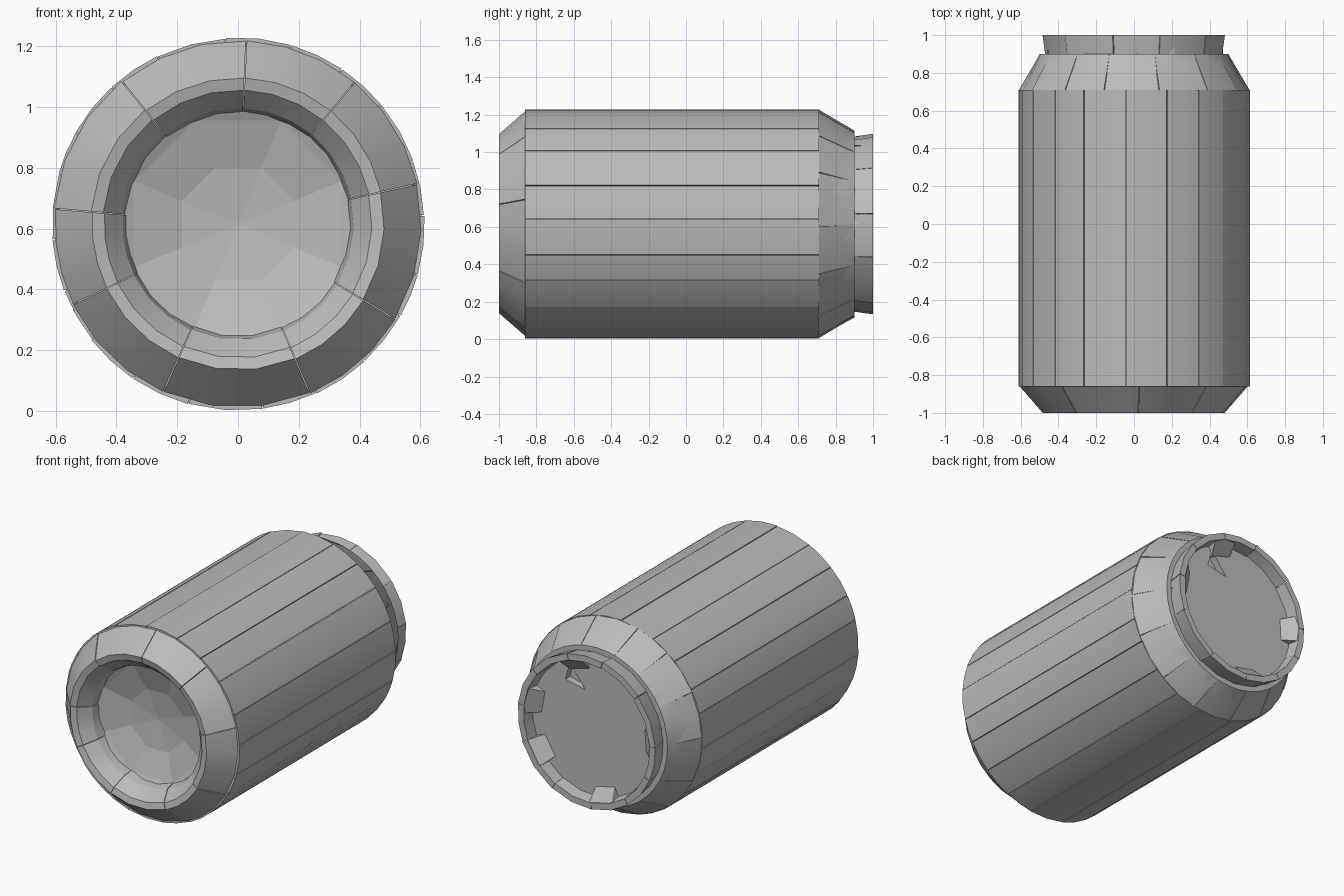
import bpy, bmesh, math, random
from math import cos, sin, pi

if "Cube" in bpy.data.objects:
    bpy.data.objects.remove(bpy.data.objects["Cube"])
random.seed(4)
R = 0.612          # body radius
CZ = 0.615         # height of the can's axis

grey = bpy.data.materials.new("plain grey")
grey.use_nodes = True
grey.diffuse_color = (0.5, 0.5, 0.5, 1)
grey.node_tree.nodes["Principled BSDF"].inputs["Base Color"].default_value = (0.5, 0.5, 0.5, 1)


def finish(name, bm, smooth=True):
    bmesh.ops.recalc_face_normals(bm, faces=bm.faces)
    mesh = bpy.data.meshes.new(name)
    bm.to_mesh(mesh)
    bm.free()
    mesh.materials.append(grey)
    ob = bpy.data.objects.new(name, mesh)
    bpy.context.collection.objects.link(ob)
    if smooth:
        bpy.ops.object.select_all(action="DESELECT")
        bpy.context.view_layer.objects.active = ob
        ob.select_set(True)
        bpy.ops.object.shade_smooth_by_angle(angle=math.radians(20))
    return ob


def sector(bm, profile, a0, a1, steps):
    """Sweep a closed (radius, y) outline around the can's axis from a0 to a1."""
    rings = []
    for i in range(steps + 1):
        a = a0 + (a1 - a0) * i / steps
        rings.append([bm.verts.new((r * cos(a), y, CZ + r * sin(a))) for r, y in profile])
    n = len(profile)
    for p, q in zip(rings, rings[1:]):
        for j in range(n):
            k = (j + 1) % n
            bm.faces.new((p[j], p[k], q[k], q[j]))
    bm.faces.new(rings[0])
    bm.faces.new(rings[-1])


def panel_ring(name, profile, count, steps, start=0.0, gap=0.006, jitter=0.004, wander=0.0):
    """Ring of slightly uneven panels with fine seams between them."""
    bm = bmesh.new()
    cuts = [start + 2 * pi * (i + random.uniform(-wander, wander)) / count for i in range(count)]
    cuts.append(cuts[0] + 2 * pi)
    for a, b in zip(cuts, cuts[1:]):
        d = random.uniform(-jitter, 0)
        sector(bm, [(r + d, y) for r, y in profile], a + gap / 2, b - gap / 2, steps)
    return finish(name, bm)


def dished_disc(name, rings, sides, start=0.0, smooth=False):
    """Solid-looking end plate: rings of (radius, y), closed at a centre point."""
    bm = bmesh.new()
    loops = [[bm.verts.new((r * cos(start + 2 * pi * i / sides), y,
                            CZ + r * sin(start + 2 * pi * i / sides)))
              for i in range(sides)] for r, y in rings[:-1]]
    centre = bm.verts.new((0, rings[-1][1], CZ))
    for p, q in zip(loops, loops[1:]):
        for i in range(sides):
            k = (i + 1) % sides
            bm.faces.new((p[i], p[k], q[k], q[i]))
    for i in range(sides):
        bm.faces.new((loops[-1][i], loops[-1][(i + 1) % sides], centre))
    return finish(name, bm, smooth)


# Cylinder wall: long staves, and an inner lining that closes the seams
panel_ring("body_staves", [(R + 0.003, -0.86), (R + 0.003, 0.71), (0.56, 0.71), (0.56, -0.86)],
           20, 2, 0.08, wander=0.2)
panel_ring("body_lining", [(R - 0.012, -0.86), (R - 0.012, 0.71), (0.5, 0.9), (0.4, 0.9),
                           (0.4, -0.86)], 1, 40, gap=0, jitter=0)

# Front bevelled base ring with its inner slope
panel_ring("base_ring", [(0.485, -1), (0.607, -0.86), (0.37, -0.85), (0.385, -0.92), (0.445, -0.99)],
           9, 3, 0.2, jitter=0.006, wander=0.15)

# Recessed dome inside the base
dished_disc("base_dome", [(0.44, -0.89), (0.37, -0.86), (0.2, -0.81), (0, -0.79)], 8, pi / 8)

# Shoulder tapering toward the back
panel_ring("shoulder", [(R, 0.71), (0.5, 0.9), (0.42, 0.9), (0.5, 0.71)], 14, 2, 0.0, wander=0.1)

# Thin rim around the back lid
panel_ring("lid_rim", [(0.475, 0.895), (0.49, 1), (0.45, 1), (0.435, 0.895)], 11, 2, 0.15,
           jitter=0.008, wander=0.15)

# Wedges leaning inward from the rim
bm = bmesh.new()
for a in (-0.75, 0.0, 1.1, 2.9, 4.3):
    sector(bm, [(0.47, 0.9), (0.47, 0.998), (0.45, 0.998), (0.37, 0.925), (0.37, 0.9)], a, a + 0.38, 1)
finish("rim_wedges", bm, False)

# Sunken lid with a small triangular opening
lid = dished_disc("lid", [(0.46, 0.86), (0.46, 0.925), (0, 0.925)], 20)
lid_back = dished_disc("lid_inside", [(0.46, 0.86), (0, 0.86)], 20)
bm = bmesh.new()
tri = [(0.06, 0.84), (0.2, 0.87), (0.17, 0.98)]
near = [bm.verts.new((x, 0.88, z)) for x, z in tri]
far = [bm.verts.new((x, 1.05, z)) for x, z in tri]
bm.faces.new(near)
bm.faces.new(far)
for i in range(3):
    k = (i + 1) % 3
    bm.faces.new((near[i], near[k], far[k], far[i]))
cutter = finish("opening_cutter", bm, False)
cutter.hide_render = True
cutter.hide_viewport = True

# Join the lid skins into one closed plate and cut the opening
bm = bmesh.new()
bm.from_mesh(lid.data)
bm.from_mesh(lid_back.data)
bmesh.ops.remove_doubles(bm, verts=bm.verts, dist=0.0005)
bmesh.ops.recalc_face_normals(bm, faces=bm.faces)
bm.to_mesh(lid.data)
bm.free()
bpy.data.objects.remove(lid_back)
cut = lid.modifiers.new("opening", "BOOLEAN")
cut.operation = "DIFFERENCE"
cut.solver = "EXACT"
cut.object = cutter
